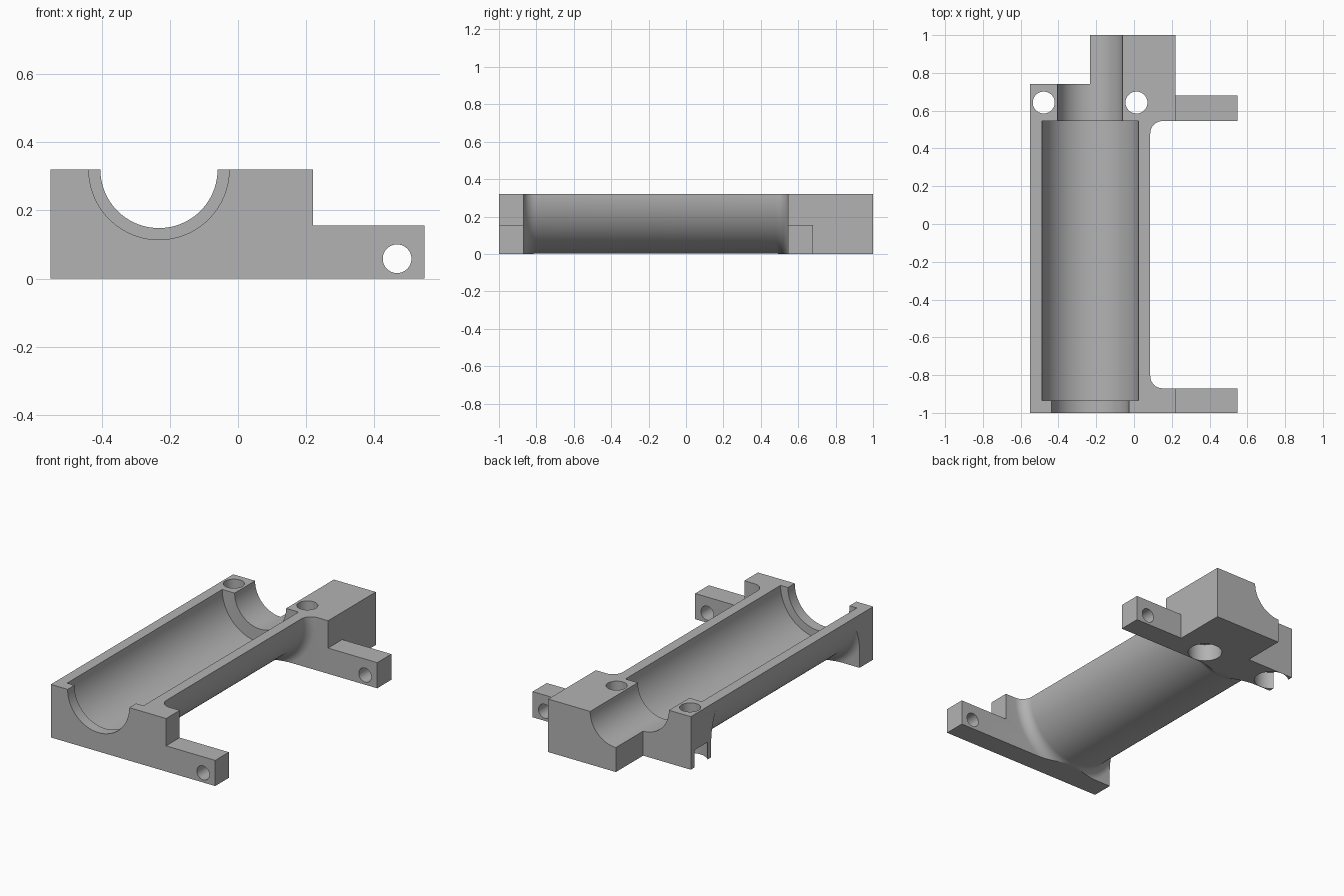
import bpy, bmesh, math
from mathutils import Matrix, Vector

cube = bpy.data.objects.get("Cube")
if cube:
    bpy.data.objects.remove(cube, do_unlink=True)

AXIS_X, TOP = -0.232, 0.32              # bore axis, also the split plane
SHELL_R, FILLET = 0.318, 0.065
FRONT, FLANGE, BLOCK, BACK = -1.0, -0.87, 0.545, 1.0


def add_object(name, bm):
    bmesh.ops.recalc_face_normals(bm, faces=bm.faces)
    mesh = bpy.data.meshes.new(name)
    bm.to_mesh(mesh)
    bm.free()
    obj = bpy.data.objects.new(name, mesh)
    bpy.context.collection.objects.link(obj)
    return obj


def prism(name, points, offset):
    """Extrude a flat outline of 3D points along an offset."""
    bm = bmesh.new()
    face = bm.faces.new([bm.verts.new(p) for p in points])
    new = bmesh.ops.extrude_face_region(bm, geom=[face])["geom"]
    verts = [v for v in new if isinstance(v, bmesh.types.BMVert)]
    bmesh.ops.translate(bm, verts=verts, vec=offset)
    return add_object(name, bm)


def box(name, x, y, z):
    outline = [(x[0], y[0], z[0]), (x[1], y[0], z[0]), (x[1], y[1], z[0]), (x[0], y[1], z[0])]
    return prism(name, outline, (0, 0, z[1] - z[0]))


def rod(name, start, end, radius, segments=64):
    """Cylinder between two points."""
    a, b = Vector(start), Vector(end)
    turn = (b - a).to_track_quat('Z', 'Y').to_matrix().to_4x4()
    bm = bmesh.new()
    bmesh.ops.create_cone(bm, cap_ends=True, segments=segments, radius1=radius,
                          radius2=radius, depth=(b - a).length,
                          matrix=Matrix.Translation((a + b) / 2) @ turn)
    return add_object(name, bm)


def lathe(name, profile, segments=128):
    """Revolve (radius, y) pairs around the bore axis."""
    bm = bmesh.new()
    rings = []
    for r, y in profile:
        angles = [math.tau * i / segments for i in range(segments)]
        rings.append([bm.verts.new((AXIS_X + r * math.cos(a), y, TOP + r * math.sin(a)))
                      for a in angles])
    for lower, upper in zip(rings, rings[1:]):
        for i in range(segments):
            j = (i + 1) % segments
            bm.faces.new((lower[i], lower[j], upper[j], upper[i]))
    bm.faces.new(rings[0])
    bm.faces.new(rings[-1])
    return add_object(name, bm)


def combine(target, tool, operation):
    mod = target.modifiers.new("cut", 'BOOLEAN')
    mod.operation, mod.solver, mod.object = operation, 'EXACT', tool
    bpy.context.view_layer.update()
    result = bpy.data.meshes.new_from_object(
        target.evaluated_get(bpy.context.evaluated_depsgraph_get()))
    target.modifiers.clear()
    target.data = result
    bpy.data.objects.remove(tool, do_unlink=True)


# Round shell flaring into both end pieces
steps = [math.radians(90 * i / 10) for i in range(11)]
flare = [(SHELL_R + FILLET * (1 - math.sin(a)), FILLET * (1 - math.cos(a))) for a in steps]
flare_r = SHELL_R + FILLET
profile = [(flare_r, FLANGE - 0.05)]
profile += [(r, FLANGE + d) for r, d in flare]
profile += [(r, BLOCK - d) for r, d in reversed(flare)]
profile += [(flare_r, BLOCK + 0.05)]
body = lathe("bearing_housing", profile)

# Front flange with its low arm
outline = [(-0.7, -0.1), (0.548, -0.1), (0.548, 0.155), (0.22, 0.155), (0.22, 0.4), (-0.7, 0.4)]
combine(body, prism("front_flange", [(x, FRONT, z) for x, z in outline],
                    (0, FLANGE - FRONT, 0)), 'UNION')

# Stepped rear block and its low arm
outline = [(-0.7, BLOCK), (0.22, BLOCK), (0.22, BACK), (AXIS_X, BACK),
           (AXIS_X, 0.74), (-0.7, 0.74)]
combine(body, prism("rear_block", [(x, y, -0.1) for x, y in outline], (0, 0, 0.5)), 'UNION')
combine(body, box("rear_arm", (0.18, 0.548), (BLOCK, 0.68), (-0.1, 0.155)), 'UNION')

# Trim to the split plane, base and flat side
combine(body, box("trim", (-0.55, 1), (-1.2, 1.2), (0, TOP)), 'INTERSECT')

# Stepped bore: front lip, main chamber, rear neck
for radius, y0, y1 in ((0.206, -1.1, -0.9), (0.255, -0.935, BLOCK), (0.172, 0.5, 1.1)):
    combine(body, lathe("bore", [(radius, y0), (radius, y1)]), 'DIFFERENCE')

# Vertical bolt holes with wide recesses underneath
for x in (-0.478, 0.013):
    combine(body, rod("bolt_hole", (x, 0.643, -0.1), (x, 0.643, 0.5), 0.058), 'DIFFERENCE')
    combine(body, rod("bolt_recess", (x, 0.643, -0.1), (x, 0.643, 0.105), 0.096), 'DIFFERENCE')

# Pin hole through both arms
combine(body, rod("pin_hole", (0.467, -1.2, 0.058), (0.467, 1.2, 0.058), 0.042), 'DIFFERENCE')

# Plain grey finish
grey = bpy.data.materials.new("grey")
grey.use_nodes = True
colour = (0.45, 0.45, 0.45, 1)
grey.diffuse_color = colour
grey.node_tree.nodes["Principled BSDF"].inputs["Base Color"].default_value = colour
body.data.materials.clear()
body.data.materials.append(grey)
for face in body.data.polygons:
    face.material_index = 0

bpy.ops.object.select_all(action='DESELECT')
body.select_set(True)
bpy.context.view_layer.objects.active = body
bpy.ops.object.shade_smooth_by_angle(angle=math.radians(30))
